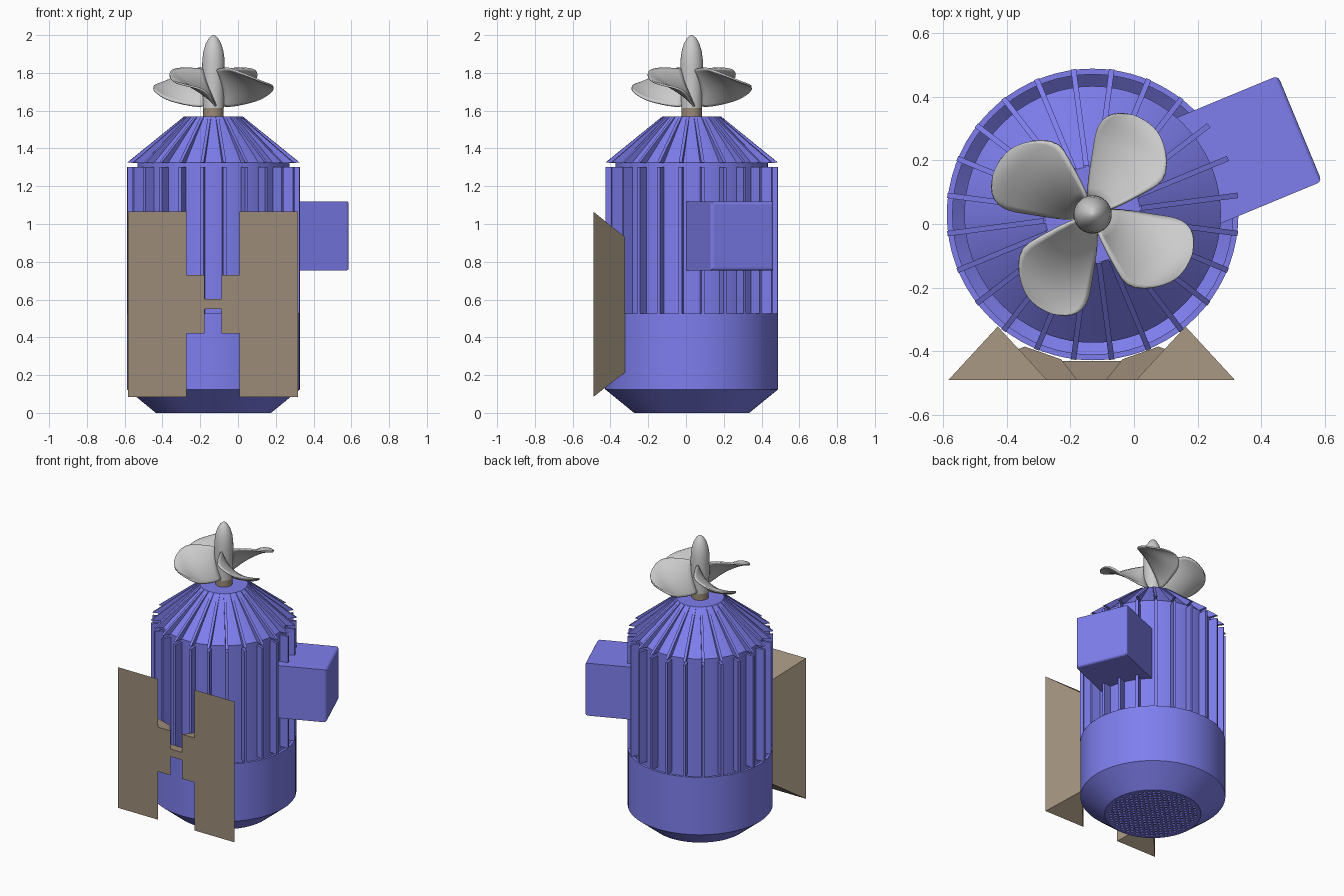
import bpy, bmesh, math
from mathutils import Matrix, Vector

if "Cube" in bpy.data.objects:
    bpy.data.objects.remove(bpy.data.objects["Cube"])

CX, CY = -0.13, 0.03
N = 24

def material(name, col):
    m = bpy.data.materials.new(name)
    m.diffuse_color = (*col, 1)
    m.use_nodes = True
    m.node_tree.nodes["Principled BSDF"].inputs["Base Color"].default_value = m.diffuse_color
    return m

BLUE = material("blue_paint", (0.21, 0.21, 0.86))
TAN = material("tan_metal", (0.33, 0.26, 0.19))

def make(name, verts, faces, mat=None, loc=(CX, CY, 0), smooth=True):
    me = bpy.data.meshes.new(name)
    bm = bmesh.new()
    vs = [bm.verts.new(v) for v in verts]
    for f in faces:
        bm.faces.new([vs[i] for i in f])
    bmesh.ops.recalc_face_normals(bm, faces=bm.faces)
    bm.to_mesh(me)
    bm.free()
    ob = bpy.data.objects.new(name, me)
    ob.location = loc
    bpy.context.collection.objects.link(ob)
    if mat:
        me.materials.append(mat)
    if smooth:
        bpy.context.view_layer.objects.active = ob
        ob.select_set(True)
        bpy.ops.object.shade_smooth_by_angle(angle=math.radians(30))
        ob.select_set(False)
    return ob

def lathe(name, prof, mat=None, n=72, closed=False):
    """Revolve (r, z) points; open profiles get flat end caps."""
    verts = [(r * math.cos(2 * math.pi * i / n), r * math.sin(2 * math.pi * i / n), z)
             for r, z in prof for i in range(n)]
    m = len(prof)
    faces = [(j * n + i, j * n + (i + 1) % n, (j + 1) % m * n + (i + 1) % n, (j + 1) % m * n + i)
             for j in range(m if closed else m - 1) for i in range(n)]
    if not closed:
        faces += [tuple(range(n)), tuple(range((m - 1) * n, m * n))]
    return make(name, verts, faces, mat)

def prism(a, b):
    """Faces joining two equal loops of vertices."""
    n = len(a)
    return a + b, [tuple(range(n)), tuple(range(n, 2 * n))] + \
        [(i, (i + 1) % n, n + (i + 1) % n, n + i) for i in range(n)]

def radial_fins(name, prof, thick):
    verts, faces = [], []
    for k in range(N):
        rot = Matrix.Rotation(math.radians(7.5 + 15 * k), 3, 'Z')
        v, f = prism(*[[rot @ Vector((r, s * thick / 2, z)) for r, z in prof] for s in (-1, 1)])
        o = len(verts)
        verts += v
        faces += [tuple(i + o for i in q) for q in f]
    return make(name, verts, faces, BLUE, smooth=False)

# Fan cover shell and perforated bottom grille
lathe("fan_cover", [(.305, 0), (.458, .125), (.458, .525), (.44, .525), (.44, .132), (.295, .014)],
      BLUE, closed=True)
grille = lathe("fan_grille", [(.303, 0), (.303, .013)], BLUE)
hv, hf = [], []
for i in range(-14, 15):
    for j in range(-8, 9):
        x, y = (j + (i % 2) / 2) * .042, i * .021
        if math.hypot(x, y) < .28:
            loops = [[(x + .011 * math.cos(a * math.pi / 4), y + .011 * math.sin(a * math.pi / 4), z)
                      for a in range(8)] for z in (-.02, .03)]
            v, f = prism(*loops)
            o = len(hv)
            hv += v
            hf += [tuple(q + o for q in p) for p in f]
cutter = make("grille_hole_cutter", hv, hf, smooth=False)
mod = grille.modifiers.new("holes", 'BOOLEAN')
mod.operation, mod.object, mod.solver = 'DIFFERENCE', cutter, 'EXACT'
cutter.hide_render = True
cutter.display_type = 'WIRE'
cutter.hide_set(True)

# Motor barrel, conical end bell and their cooling fins
lathe("motor_barrel", [(.403, .35), (.403, 1.31), (.403, 1.325), (.15, 1.57)], BLUE)
radial_fins("barrel_fins", [(.39, .525), (.46, .525), (.46, 1.303), (.39, 1.303)], .017)
radial_fins("end_bell_fins", [(.14, 1.569), (.155, 1.57), (.46, 1.325), (.38, 1.322)], .017)

# Terminal box, turned 22.5 degrees
v, f = prism([(.35, y, z) for y, z in ((-.18, .755), (.18, .755), (.18, 1.12), (-.18, 1.12))],
             [(.705, y, z) for y, z in ((-.18, .755), (.18, .755), (.18, 1.12), (-.18, 1.12))])
box = make("terminal_box", v, f, BLUE, smooth=False)
box.rotation_euler.z = math.radians(22.5)
bm = bmesh.new()
bm.from_mesh(box.data)
edges = [e for e in bm.edges if all(w.co.x > .6 for w in e.verts)]
bmesh.ops.bevel(bm, geom=edges, offset=.016, segments=3, profile=.5, affect='EDGES')
bm.to_mesh(box.data)
bm.free()

# Mounting feet: hipped wedges, inner lugs, and a thin web between
for side, s in (("left", -1), ("right", 1)):
    def X(d):
        return s * d
    verts = [(X(.45), -.49, .085), (X(.14), -.49, .085), (X(.295), -.322, .215),
             (X(.45), -.49, 1.065), (X(.14), -.49, 1.065), (X(.295), -.322, .93)]
    make(side + "_foot", *prism(verts[:3], verts[3:]), TAN, (CX - .003, 0, 0), False)
    plan = [(.2, -.49), (.045, -.49), (.096, -.425), (.21, -.385), (.25, -.40)]
    make(side + "_foot_lug", *prism([(X(x), y, .42) for x, y in plan],
                                    [(X(x), y, .73) for x, y in plan]),
         TAN, (CX - .003, 0, 0), False)
web = [(-.05, -.49), (.05, -.49), (.096, -.43), (-.096, -.43)]
make("foot_web", *prism([(x, y, .55) for x, y in web], [(x, y, .603) for x, y in web]),
     TAN, (CX - .003, 0, 0), False)

# Drive shaft and bullet-nosed hub
lathe("drive_shaft", [(.054, 1.55), (.054, 1.63)], TAN, 32)
lathe("propeller_hub", [(.055, 1.615), (.058, 1.72), (.06, 1.82), (.059, 1.87), (.053, 1.915),
                        (.041, 1.955), (.025, 1.983), (.01, 1.997), (.002, 2.0)], None, 40)

# Four twisted blades: radius, low/high edge angle, low/high edge height
SECTIONS = [(.045, 15, 110, 1.82, 1.618), (.12, 21, 95, 1.825, 1.625), (.20, 24, 89, 1.825, 1.645),
            (.247, 25, 88, 1.815, 1.66), (.285, 34, 86, 1.795, 1.682), (.315, 44, 82, 1.77, 1.705),
            (.332, 52, 75, 1.75, 1.722), (.338, 59, 68, 1.742, 1.73)]
M = 9
for k in range(4):
    verts = []
    for r, a0, a1, z0, z1 in SECTIONS:
        for i in range(M):
            t = i / (M - 1)
            a = math.radians(a0 + (a1 - a0) * t + 90 * k)
            verts.append((r * math.cos(a), r * math.sin(a), z0 + (z1 - z0) * t))
    faces = [(j * M + i, j * M + i + 1, (j + 1) * M + i + 1, (j + 1) * M + i)
             for j in range(len(SECTIONS) - 1) for i in range(M - 1)]
    blade = make(f"propeller_blade_{k + 1}", verts, faces)
    sub = blade.modifiers.new("smooth", 'SUBSURF')
    sub.levels = sub.render_levels = 1
    sol = blade.modifiers.new("thickness", 'SOLIDIFY')
    sol.thickness, sol.offset = .01, 0
